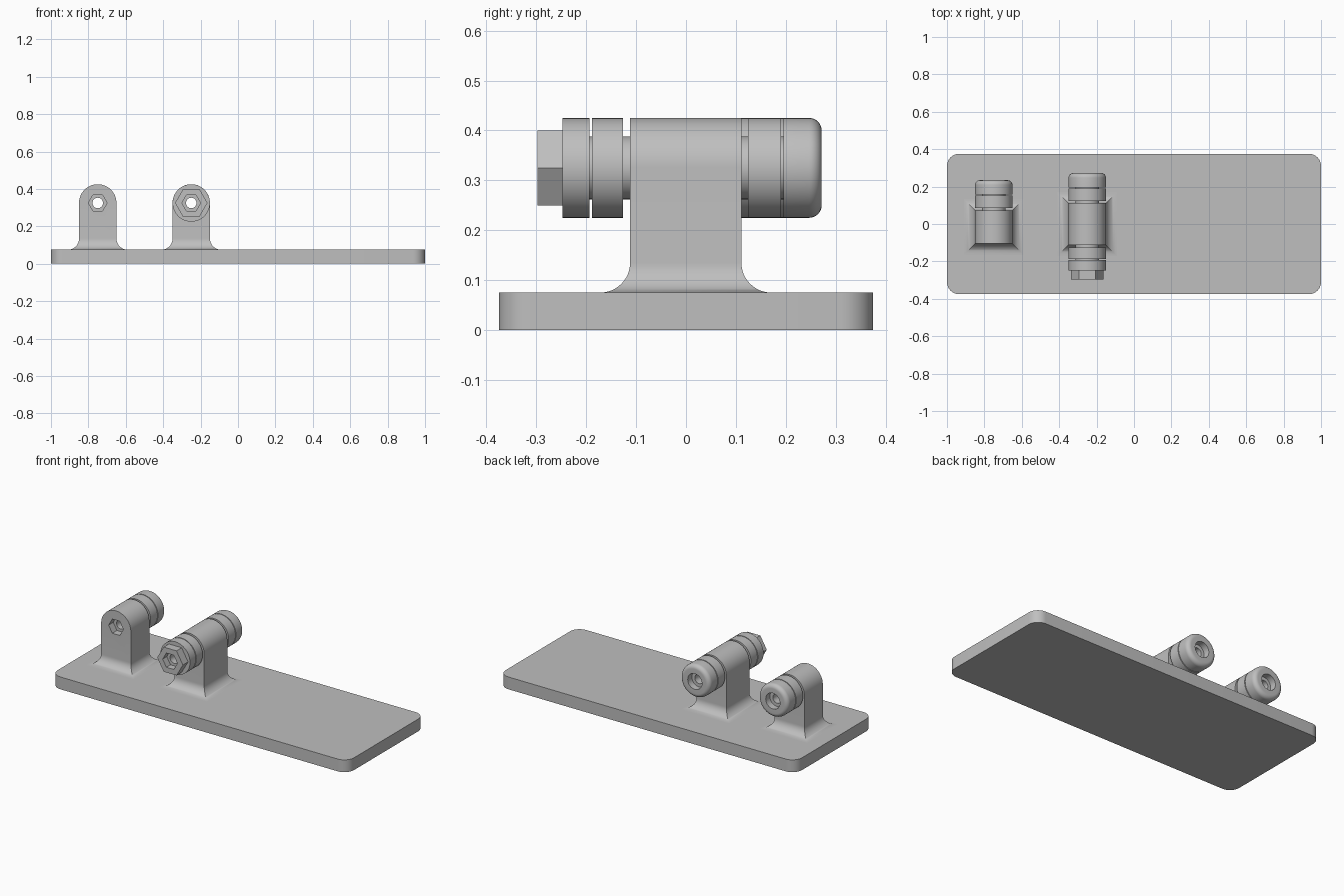
import bpy, bmesh
from math import sin, cos, pi, radians

old = bpy.data.objects.get("Cube")
if old:
    bpy.data.objects.remove(old, do_unlink=True)

grey = bpy.data.materials.new("mid_grey")
grey.use_nodes = True
GREY = (0.52, 0.52, 0.52, 1)
grey.diffuse_color = GREY
grey.node_tree.nodes["Principled BSDF"].inputs["Base Color"].default_value = GREY

AXIS = 0.325      # height of the pins
BORE, SHAFT, RIM, SOCKET = 0.028, 0.063, 0.1, 0.05
PLATE_TOP = 0.075
SIDES = 48


def finish(name, bm):
    bmesh.ops.remove_doubles(bm, verts=bm.verts, dist=1e-5)
    bmesh.ops.recalc_face_normals(bm, faces=bm.faces)
    mesh = bpy.data.meshes.new(name)
    bm.to_mesh(mesh)
    bm.free()
    mesh.materials.append(grey)
    obj = bpy.data.objects.new(name, mesh)
    bpy.context.collection.objects.link(obj)
    return obj


def smooth(obj):
    bpy.ops.object.select_all(action='DESELECT')
    obj.select_set(True)
    bpy.context.view_layer.objects.active = obj
    bpy.ops.object.shade_smooth_by_angle(angle=radians(30))


def bridge(bm, a, b):
    n = len(a)
    for i in range(n):
        bm.faces.new((a[i], a[(i + 1) % n], b[(i + 1) % n], b[i]))


def ring_part(name, x, sections):
    """Closed loft around the pin axis; sections are (shape, radius, y)."""
    bm = bmesh.new()
    rings = []
    for shape, radius, y in sections:
        ring = []
        for i in range(SIDES):
            a = 2 * pi * i / SIDES
            r = radius
            if shape == "hex":
                r *= cos(pi / 6) / cos(a % (pi / 3) - pi / 6)
            ring.append(bm.verts.new((x + r * cos(a), y, AXIS + r * sin(a))))
        rings.append(ring)
    for i, ring in enumerate(rings):
        bridge(bm, ring, rings[(i + 1) % len(rings)])
    smooth(finish(name, bm))


def tube(name, x, inner, outer, y0, y1):
    ring_part(name, x, [("round", outer, y0), ("round", outer, y1),
                        ("round", inner, y1), ("round", inner, y0)])


def post(name, x, front, back):
    """Upright with a mitred base fillet, a rounded top and a socket hole."""
    fillet = 0.06
    levels = [(PLATE_TOP - 0.015, RIM + fillet, fillet)]
    for i in range(13):
        a = i / 12 * pi / 2
        flare = fillet * (1 - sin(a))
        levels.append((PLATE_TOP + fillet * (1 - cos(a)), RIM + flare, flare))
    for i in range(25):
        a = i / 24 * pi / 2
        levels.append((AXIS + RIM * sin(a), RIM * cos(a), 0))
    bm = bmesh.new()
    rings = [[bm.verts.new(p) for p in ((x - w, front - f, z), (x + w, front - f, z),
                                        (x + w, back + f, z), (x - w, back + f, z))]
             for z, w, f in levels]
    bm.faces.new(rings[0])
    for a, b in zip(rings, rings[1:]):
        bridge(bm, a, b)
    obj = finish(name, bm)

    bpy.ops.mesh.primitive_cylinder_add(vertices=6, radius=SOCKET, depth=1,
                                        location=(x, 0, AXIS),
                                        rotation=(pi / 2, pi / 6, 0))
    cutter = bpy.context.object
    cutter.hide_render = True
    cut = obj.modifiers.new("socket", 'BOOLEAN')
    cut.operation = 'DIFFERENCE'
    cut.solver = 'EXACT'
    cut.object = cutter
    bpy.context.view_layer.objects.active = obj
    bpy.ops.object.modifier_apply(modifier=cut.name)
    bpy.data.objects.remove(cutter, do_unlink=True)
    smooth(obj)


def end_cap(name, x, y0, y1):
    """Rounded cap with a counterbored back."""
    soft = 0.025
    curve = [("round", RIM - soft + soft * cos(i / 8 * pi / 2),
              y1 - soft + soft * sin(i / 8 * pi / 2)) for i in range(9)]
    ring_part(name, x, [("round", BORE, y0), ("round", RIM, y0)] + curve +
              [("round", 0.048, y1), ("round", 0.048, y1 - 0.04),
               ("round", BORE, y1 - 0.04)])


# base plate with rounded corners
bm = bmesh.new()
bmesh.ops.create_cube(bm, size=1)
for v in bm.verts:
    v.co = (v.co.x * 2, v.co.y * 0.75, (v.co.z + 0.5) * PLATE_TOP)
upright = [e for e in bm.edges if abs(e.verts[0].co.z - e.verts[1].co.z) > 0.01]
bmesh.ops.bevel(bm, geom=upright, offset=0.065, segments=10, profile=0.5, affect='EDGES')
smooth(finish("base_plate", bm))

# posts with shaft, rear washer and rear cap: side, x, front, back, shaft start
for side, x, front, back, start in (("right", -0.75, -0.105, 0.073, -0.06),
                                    ("middle", -0.25, -0.112, 0.111, -0.194)):
    post(side + "_post", x, front, back)
    tube(side + "_shaft", x, BORE, SHAFT, start, back + 0.085)
    tube(side + "_rear_washer", x, SOCKET, RIM, back + 0.013, back + 0.079)
    end_cap(side + "_end_cap", x, back + 0.084, back + 0.161)

# front washer and flanged hex head on the middle pin
tube("middle_front_washer", -0.25, SOCKET, RIM, -0.188, -0.126)
ring_part("middle_bolt_head", -0.25, [
    ("hex", 0.0866, -0.298), ("hex", 0.0866, -0.248),
    ("round", RIM, -0.248), ("round", RIM, -0.193),
    ("round", BORE, -0.193), ("round", BORE, -0.258),
    ("hex", SOCKET, -0.258), ("hex", SOCKET, -0.298)])
